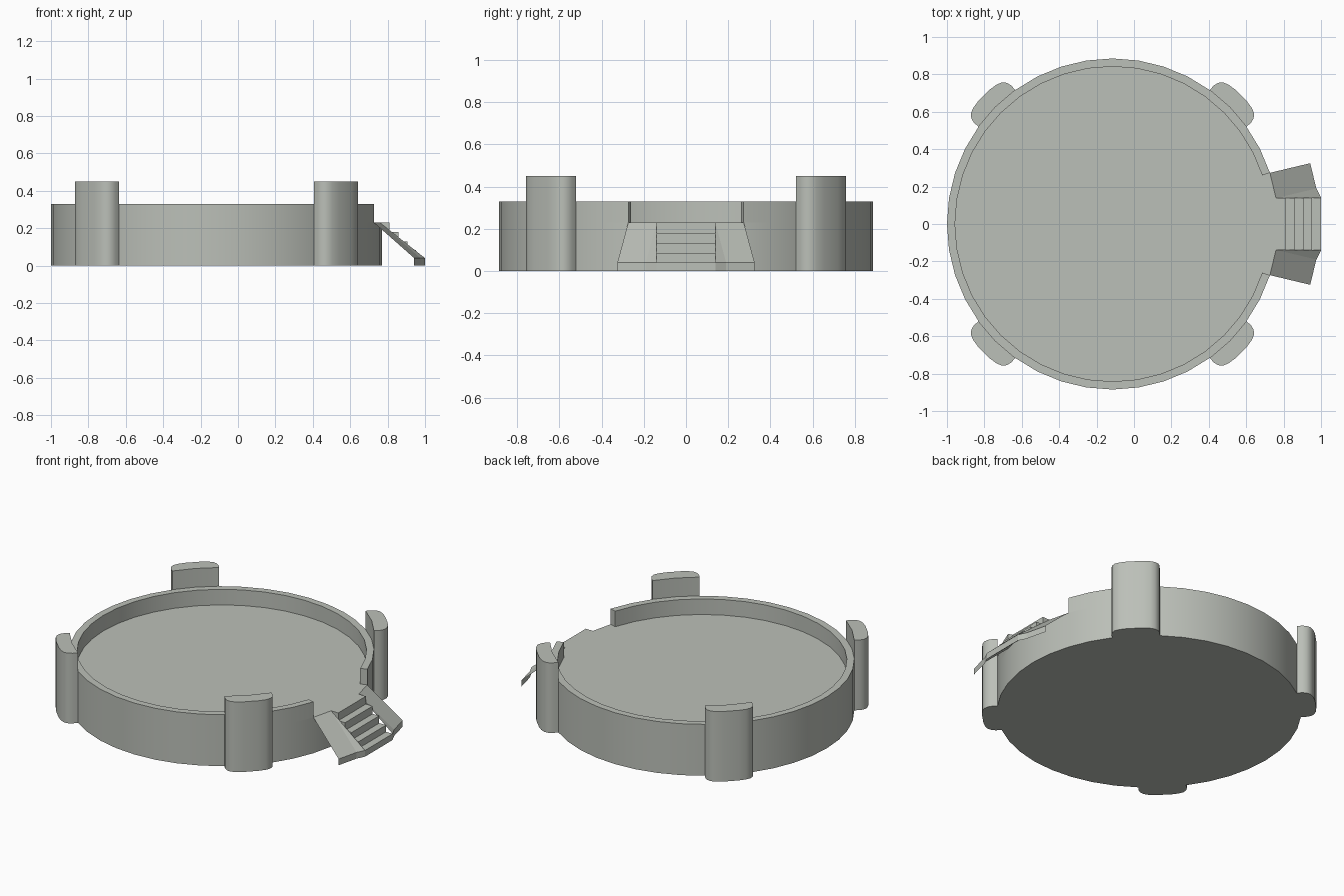
import bpy, bmesh, math

if "Cube" in bpy.data.objects:
    bpy.data.objects.remove(bpy.data.objects["Cube"])

CX, R_OUT, R_IN = -0.115, 0.885, 0.842   # arena centre and wall radii
FLOOR, RIM, TOWER = 0.23, 0.33, 0.45     # heights
SIDES = 40

stone = bpy.data.materials.new("pale_grey_stone")
stone.diffuse_color = (0.50, 0.525, 0.48, 1)
stone.use_nodes = True
stone.node_tree.nodes["Principled BSDF"].inputs["Base Color"].default_value = stone.diffuse_color


def polar(r, deg):
    a = math.radians(deg)
    return (CX + r * math.cos(a), r * math.sin(a))


def make(name, verts, faces, smooth=False, fix=True):
    mesh = bpy.data.meshes.new(name)
    mesh.from_pydata(verts, [], faces)
    if fix:
        bm = bmesh.new()
        bm.from_mesh(mesh)
        bmesh.ops.remove_doubles(bm, verts=bm.verts, dist=1e-5)
        bmesh.ops.recalc_face_normals(bm, faces=bm.faces)
        bm.to_mesh(mesh)
        bm.free()
    mesh.materials.append(stone)
    ob = bpy.data.objects.new(name, mesh)
    bpy.context.collection.objects.link(ob)
    if smooth:
        bpy.ops.object.select_all(action='DESELECT')
        ob.select_set(True)
        bpy.context.view_layer.objects.active = ob
        bpy.ops.object.shade_smooth_by_angle(angle=math.radians(30))
    return ob


def prism(name, outline, z0, z1):
    n = len(outline)
    verts = [(x, y, z) for z in (z0, z1) for x, y in outline]
    faces = [tuple(range(n))[::-1], tuple(range(n, 2 * n))]
    faces += [(i, (i + 1) % n, n + (i + 1) % n, n + i) for i in range(n)]
    return make(name, verts, faces, smooth=True)


# Round base with the arena floor on top
step = 360 / SIDES
prism("arena_base", [polar(R_OUT, i * step) for i in range(SIDES)], 0, FLOOR)

# Low rim wall, open by four segments at the stairs
angles = [i * step for i in range(2, SIDES - 1)]
rim = [polar(R_OUT, a) for a in angles] + [polar(R_IN, a) for a in reversed(angles)]
prism("rim_wall", rim, FLOOR, RIM)

# Four rounded towers hugging the outside of the wall (radial, tangential profile)
half = [(0.905, 0.141), (0.932, 0.135), (0.953, 0.118), (0.965, 0.09), (0.972, 0.045)]
outer = [(u, -v) for u, v in half] + [(u, v) for u, v in reversed(half)]
for name, deg in (("back_right", 45), ("back_left", 135),
                  ("front_left", 225), ("front_right", 315)):
    c, s = math.cos(math.radians(deg)), math.sin(math.radians(deg))
    outline = [polar(R_OUT, deg - 9)]
    outline += [(CX + u * c - v * s, u * s + v * c) for u, v in outer]
    outline += [polar(R_OUT, deg + 9), polar(R_OUT, deg)]
    prism("tower_" + name, outline, 0, TOWER)

# Sloping ramp flanks beside the stairs, each ending in a low upright foot
top = [polar(R_OUT, 18), polar(R_OUT, 9)]
foot = [(0.942, 0.325), (0.975, 0.19), (1.0, 0.14)]
for name, m in (("back", 1), ("front", -1)):
    verts = [(x, m * y, FLOOR) for x, y in top]
    verts += [(x, m * y, z) for z in (0.04, 0) for x, y in foot]
    faces = [(0, 2, 3, 1), (1, 3, 4), (2, 5, 6, 3), (3, 6, 7, 4)]
    if m < 0:
        faces = [f[::-1] for f in faces]
    make("ramp_flank_" + name, verts, faces, fix=False)

# Stairs: treads and risers with triangular sides
xs = [0.76, 0.81, 0.858, 0.905, 0.953, 1.0]
zs = [FLOOR, 0.18, 0.13, 0.083, 0.04, 0]
verts, faces = [], []
for i in range(5):
    for y in (-0.14, 0.14):
        verts += [(xs[i], y, zs[i]), (xs[i + 1], y, zs[i]), (xs[i + 1], y, zs[i + 1])]
    b = i * 6
    faces += [(b, b + 1, b + 4, b + 3), (b + 1, b + 2, b + 5, b + 4),
              (b, b + 2, b + 1), (b + 3, b + 4, b + 5)]
make("stairs", verts, faces, fix=False)
